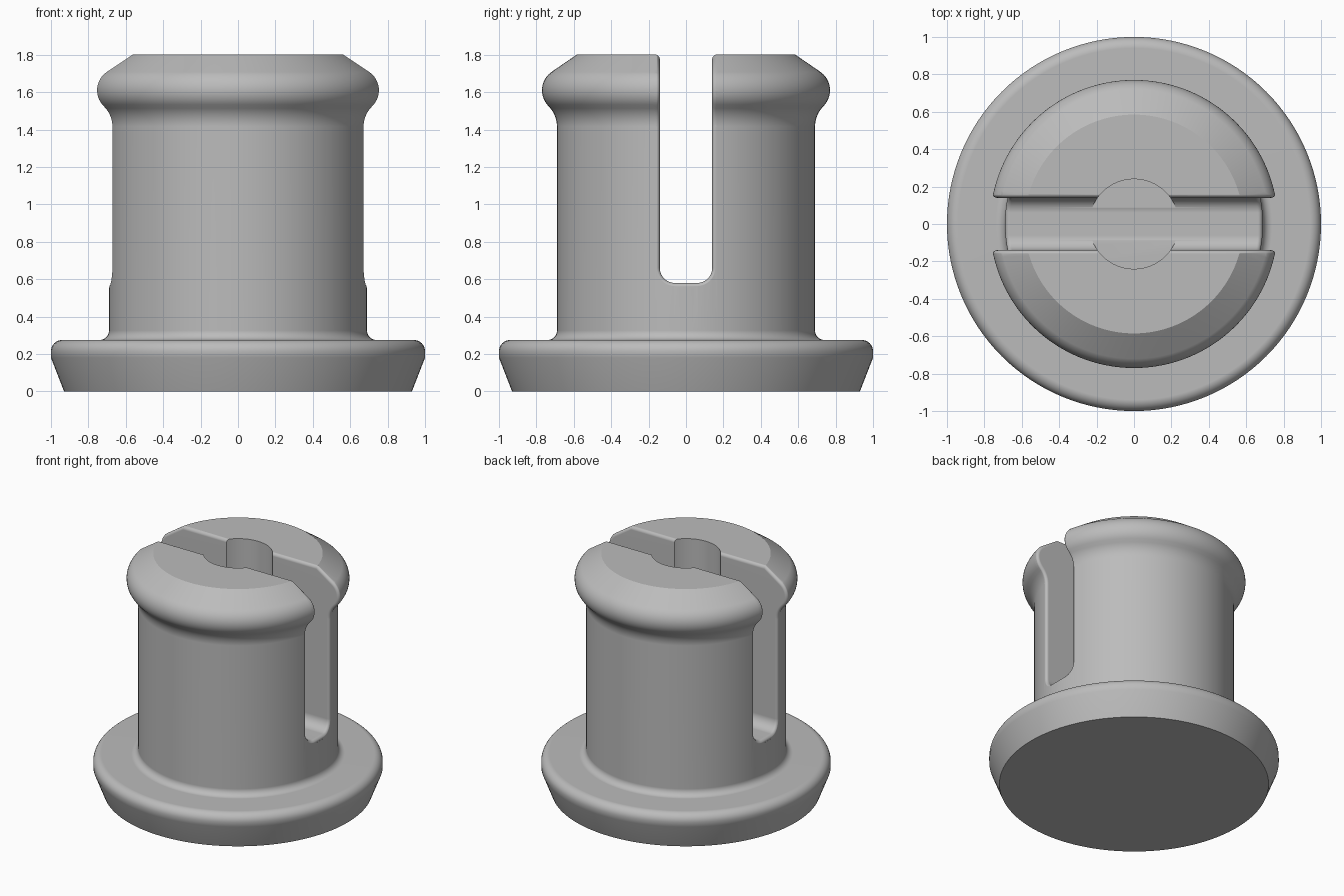
import bpy, bmesh
from math import sin, cos, pi, radians, sqrt, hypot
from mathutils import Vector

old = bpy.data.objects.get("Cube")
if old:
    bpy.data.objects.remove(old, do_unlink=True)

grey = bpy.data.materials.new("plain_grey")
grey.use_nodes = True
grey.diffuse_color = (0.5, 0.5, 0.5, 1)
grey.node_tree.nodes["Principled BSDF"].inputs["Base Color"].default_value = (0.5, 0.5, 0.5, 1)


def arc(cx, cz, r, a, b, n=8):
    """Points of an arc from angle a to b in degrees."""
    return [(cx + r * cos(radians(a + (b - a) * i / n)),
             cz + r * sin(radians(a + (b - a) * i / n))) for i in range(n + 1)]


def loft(rings, name, close):
    """Join closed rings by quads; close(first, last) lists the end faces."""
    bm = bmesh.new()
    vs = [[bm.verts.new(p) for p in ring] for ring in rings]
    n = len(vs[0])
    for lo, hi in zip(vs, vs[1:]):
        for i in range(n):
            j = (i + 1) % n
            bm.faces.new((lo[i], lo[j], hi[j], hi[i]))
    for face in close(vs[0], vs[-1]):
        bm.faces.new(face)
    bmesh.ops.recalc_face_normals(bm, faces=bm.faces)
    mesh = bpy.data.meshes.new(name)
    bm.to_mesh(mesh)
    bm.free()
    mesh.materials.append(grey)
    ob = bpy.data.objects.new(name, mesh)
    bpy.context.collection.objects.link(ob)
    return ob


def circle(r, z, n=128):
    return [(r * cos(2 * pi * i / n), r * sin(2 * pi * i / n), z) for i in range(n)]


def caps(first, last):
    return [first, last]


# Turned body: flange, shaft, bulging head with a sloped top
head = [(0.585, 1.8)] + arc(0.65, 1.61, 0.12, 54, -40, 12) + arc(0.84, 1.417, 0.15, 140, 180)
flange = arc(0.74, 0.325, 0.05, 180, 270) + arc(0.94, 0.215, 0.06, 90, 0)
profile = head + flange + [(1.0, 0.18), (0.93, 0)]
body = loft([circle(r, z) for r, z in profile], "slotted_peg", caps)

# Slot cutter: a U-shaped channel whose mouth flares to round the slot edges
FLAT, CORNER, FLOOR, ROUND = 0.06, 0.08, 0.58, 0.025


def outward(i):
    """Mitred outward normal of the head profile."""
    p = [(0, 1.8)] + head + [(0.69, 1.0)]
    a, b, c = (Vector(q) for q in p[i:i + 3])
    n1, n2 = (Vector((-(v.y), v.x)).normalized() for v in (b - a, c - b))
    m = (n1 + n2).normalized()
    return m / m.dot(n1)


def mirrored(side):
    half = side + [(x, -y, z) for x, y, z in reversed(side)]
    return half + [(-x, y, z) for x, y, z in reversed(half)]


def slot_ring(spread, depth, far=None):
    side = []
    for i, (r, z) in enumerate(head):
        n = outward(i)
        r, z = r - depth * n.x, z - depth * n.y
        y = FLAT + CORNER + spread
        if far:
            side.append((far, y, z if i else 2.0))
        else:
            side.append((sqrt(r * r - y * y), y, z))
    for y, z in arc(FLAT, FLOOR + CORNER, CORNER + spread, 0, -90, 10):
        side.append((far or sqrt((0.69 - depth) ** 2 - y * y), y, z))
    return mirrored(side)


def slot_ends(first, last):
    n = len(first)
    m = n // 2
    walls = [(first[j], first[j + 1], first[n - 2 - j], first[n - 1 - j]) for j in range(m - 1)]
    return walls + [last[:m], last[m:], (last[0], last[m - 1], last[m], last[n - 1])]


steps = [pi / 2 * k / 6 for k in range(7)]
rings = [slot_ring(ROUND * (1 - cos(t)), ROUND * (1 - sin(t)) - 0.001) for t in steps]
rings.append(slot_ring(ROUND, 0, 1.2))
slot = loft(rings, "slot_cutter", slot_ends)

# Central bore
bore = loft([circle(0.24, 0.585, 64), circle(0.24, 2.1, 64)], "bore_cutter", caps)

# Cut both openings
bpy.ops.object.select_all(action='DESELECT')
bpy.context.view_layer.objects.active = body
body.select_set(True)
for cutter in (slot, bore):
    cutter.hide_render = True
    mod = body.modifiers.new(cutter.name, 'BOOLEAN')
    mod.operation = 'DIFFERENCE'
    mod.solver = 'EXACT'
    mod.object = cutter
    bpy.ops.object.modifier_apply(modifier=mod.name)
    bpy.data.objects.remove(cutter, do_unlink=True)

# Smooth shading with crisp corners
bpy.ops.object.shade_smooth_by_angle(angle=radians(30))
weighted = body.modifiers.new("even_shading", 'WEIGHTED_NORMAL')
weighted.keep_sharp = True
